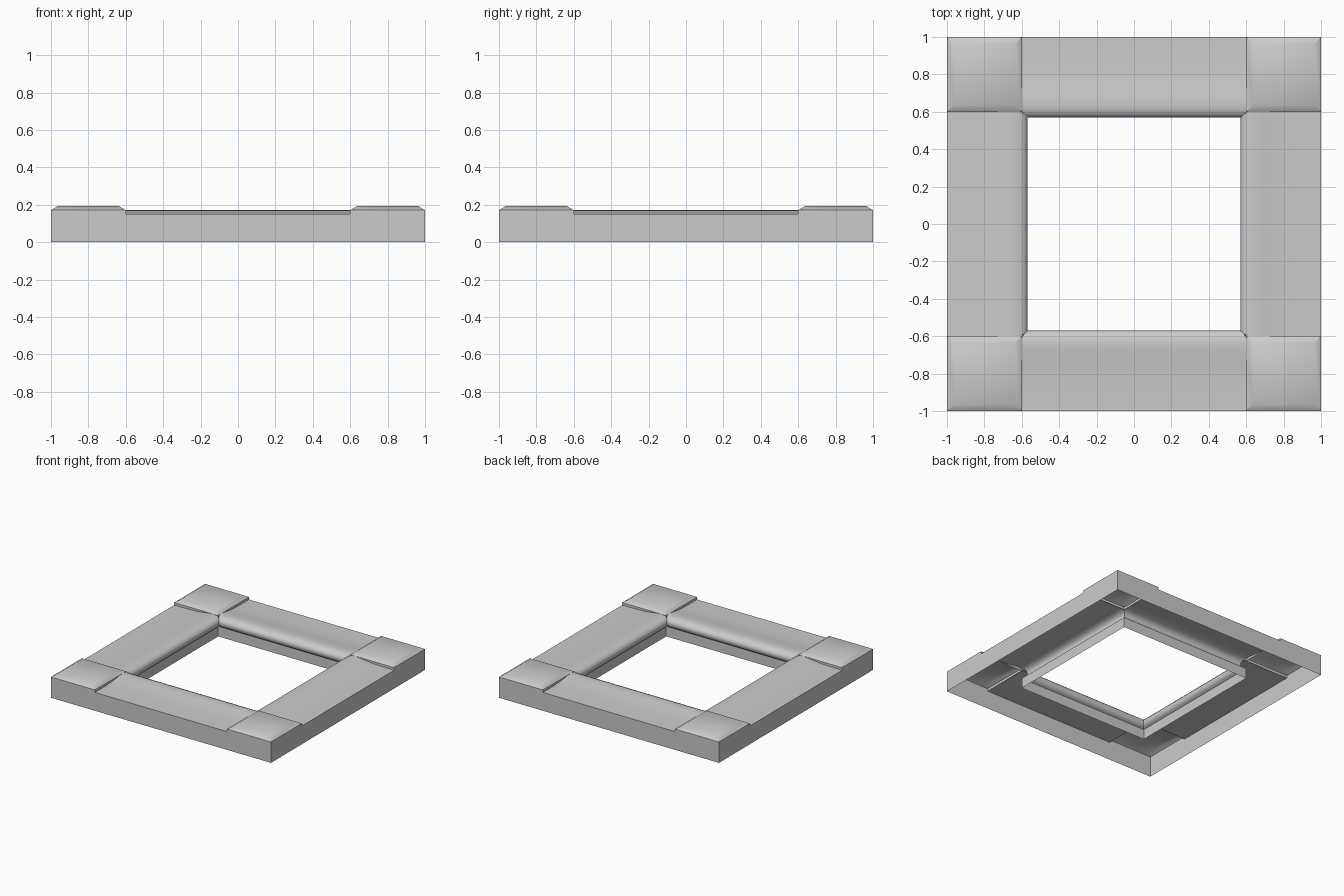
import bpy, bmesh, math
from mathutils import Matrix

if "Cube" in bpy.data.objects:
    bpy.data.objects.remove(bpy.data.objects["Cube"])

# Rail cross-section: (distance from centre, height), outer wall -> ogee top -> bead -> inner wall
PROFILE = [(1, 0), (1, .15), (.85, .151), (.78, .155), (.73, .161), (.68, .168),
           (.64, .171), (.61, .168), (.587, .158), (.574, .142), (.57, .125),
           (.574, .107), (.584, .092), (.6, .084), (.6, 0)]
HALF = 0.6


def make_object(name, verts, faces, turn):
    bm = bmesh.new()
    vs = [bm.verts.new(v) for v in verts]
    for f in faces:
        bm.faces.new([vs[i] for i in f])
    bmesh.ops.rotate(bm, verts=bm.verts, cent=(0, 0, 0),
                     matrix=Matrix.Rotation(turn * math.pi / 2, 3, 'Z'))
    mesh = bpy.data.meshes.new(name)
    bm.to_mesh(mesh)
    bm.free()
    ob = bpy.data.objects.new(name, mesh)
    bpy.context.collection.objects.link(ob)
    bpy.ops.object.select_all(action='DESELECT')
    ob.select_set(True)
    bpy.context.view_layer.objects.active = ob
    bpy.ops.object.shade_smooth_by_angle(angle=math.radians(40))


def rail(name, turn):
    # open moulding, its bead mitred against the neighbouring beads
    verts = []
    for d, z in PROFILE:
        end = min(HALF, d)
        verts += [(-end, -d, z), (end, -d, z)]
    faces = [(2 * i, 2 * i + 1, 2 * i + 3, 2 * i + 2) for i in range(len(PROFILE) - 1)]
    make_object(name, verts, faces, turn)


def corner_block(name, turn):
    # hollow chamfered cap; outer sides reach the floor, inner sides stop on the rails
    def ring(inset, z):
        lo, hi = -1 + inset, -HALF - inset
        return [(lo, lo, z), (hi, lo, z), (hi, hi, z), (lo, hi, z)]
    verts = ring(.037, .193) + ring(0, .171) + ring(0, 0) + ring(0, .15)
    faces = [(0, 1, 2, 3)]
    for i in range(4):
        j = (i + 1) % 4
        base = 8 if i in (0, 3) else 12
        faces += [(4 + i, 4 + j, j, i), (base + i, base + j, 4 + j, 4 + i)]
    make_object(name, verts, faces, turn)


for k, side in enumerate(("front", "right", "back", "left")):
    rail(side + "_rail", k)
for k, corner in enumerate(("front_left", "front_right", "back_right", "back_left")):
    corner_block(corner + "_corner_block", k)
